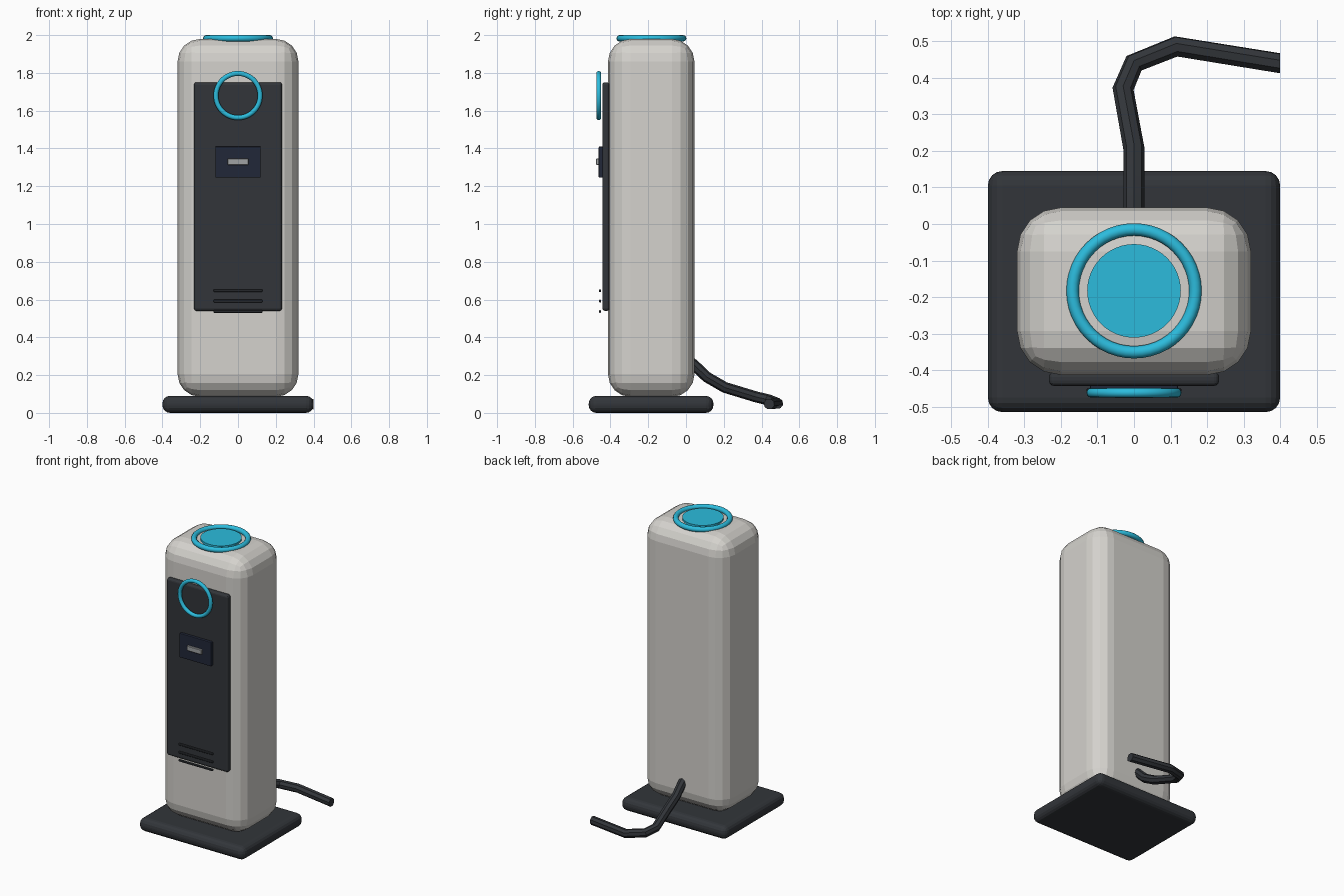
import bpy, math

if "Cube" in bpy.data.objects:
    bpy.data.objects.remove(bpy.data.objects["Cube"])


def mat(name, rgb):
    m = bpy.data.materials.new(name)
    m.diffuse_color = (*rgb, 1)
    m.use_nodes = True
    m.node_tree.nodes["Principled BSDF"].inputs["Base Color"].default_value = m.diffuse_color
    return m


SHELL = mat("shell", (0.66, 0.645, 0.61))
DARK = mat("charcoal", (0.032, 0.036, 0.042))
CYAN = mat("cyan", (0.025, 0.5, 0.72))
SCREEN = mat("screen", (0.015, 0.02, 0.04))
LIGHT = mat("light", (0.35, 0.36, 0.37))


def finish(name, material):
    ob = bpy.context.object
    ob.name = name
    ob.data.materials.append(material)
    return ob


def box(name, lo, hi, material, bevel=0.0, segments=2):
    bpy.ops.mesh.primitive_cube_add(size=1, location=[(a + b) / 2 for a, b in zip(lo, hi)])
    ob = finish(name, material)
    ob.scale = [b - a for a, b in zip(lo, hi)]
    bpy.ops.object.transform_apply(location=False, rotation=False, scale=True)
    if bevel:
        mod = ob.modifiers.new("bevel", "BEVEL")
        mod.width, mod.segments = bevel, segments
    return ob


def ring(name, loc, major, minor, rot=(0, 0, 0)):
    bpy.ops.mesh.primitive_torus_add(location=loc, rotation=rot, major_radius=major,
                                     minor_radius=minor, major_segments=48, minor_segments=12)
    bpy.ops.object.shade_smooth()
    return finish(name, CYAN)


# Base and main housing
box("base", (-0.4, -0.515, 0), (0.4, 0.145, 0.09), DARK, 0.04, 4)
box("housing", (-0.32, -0.413, 0.085), (0.32, 0.045, 1.98), SHELL, 0.12, 4)

# Front panel with display, indicator and vent slats
box("front_panel", (-0.233, -0.443, 0.54), (0.233, -0.405, 1.75), DARK, 0.014, 3)
box("display", (-0.12, -0.462, 1.245), (0.12, -0.44, 1.41), SCREEN, 0.004, 2)
box("display_indicator", (-0.055, -0.476, 1.313), (0.055, -0.46, 1.347), LIGHT, 0.003, 1)
for i in range(3):
    z = 0.537 + 0.055 * i
    box(f"vent_slat_{i + 1}", (-0.13, -0.461, z - 0.007), (0.13, -0.449, z + 0.007), DARK, 0.003, 1)

# Light rings and top disc
ring("front_ring", (0, -0.462, 1.68), 0.117, 0.013, (math.pi / 2, 0, 0))
ring("top_ring", (0, -0.183, 1.983), 0.168, 0.017)
bpy.ops.mesh.primitive_cylinder_add(vertices=48, radius=0.128, depth=0.03, location=(0, -0.183, 1.977))
finish("top_disc", CYAN)
bpy.ops.object.shade_smooth_by_angle(angle=math.radians(30))

# Power cable swept along a bent path
path = [(0, 0.0, 0.29), (0, 0.05, 0.247), (0, 0.11, 0.19), (0, 0.205, 0.135), (-0.03, 0.37, 0.085),
        (0.0, 0.44, 0.068), (0.115, 0.486, 0.05), (0.4, 0.44, 0.047)]
curve = bpy.data.curves.new("cable", "CURVE")
curve.dimensions = "3D"
curve.bevel_depth, curve.bevel_resolution = 0.029, 2
curve.use_fill_caps = True
spline = curve.splines.new("POLY")
spline.points.add(len(path) - 1)
for p, co in zip(spline.points, path):
    p.co = (*co, 1)
cable = bpy.data.objects.new("power_cable", curve)
bpy.context.collection.objects.link(cable)
bpy.ops.object.select_all(action="DESELECT")
cable.select_set(True)
bpy.context.view_layer.objects.active = cable
bpy.ops.object.convert(target="MESH")
cable = finish("power_cable", DARK)
for v in cable.data.vertices:
    if v.co.x > 0.3:
        v.co.x = 0.4
bpy.ops.object.shade_smooth_by_angle(angle=math.radians(30))
